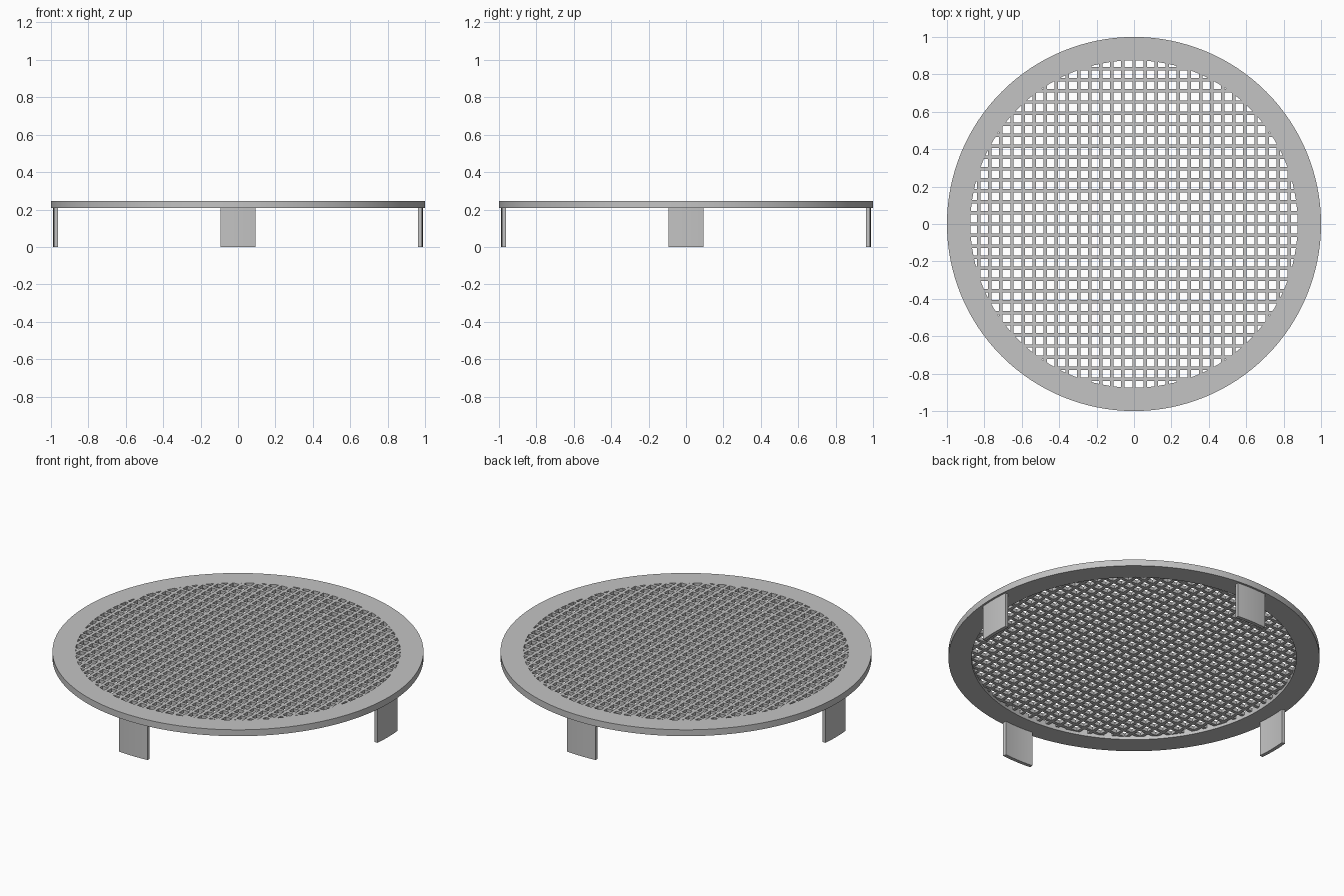
import bpy
import bmesh
from math import cos, sin, pi
from mathutils import Vector

cube = bpy.data.objects.get("Cube")
if cube:
    bpy.data.objects.remove(cube, do_unlink=True)

SEGMENTS = 128
INNER, OUTER = 0.875, 1.0
TOP, RING_BOTTOM = 0.245, 0.207
MESH_DEPTH = 0.02
PITCH, BAR = 0.0593, 0.0185

grey = bpy.data.materials.new("light_grey")
colour = (0.55, 0.55, 0.55, 1)
grey.diffuse_color = colour
grey.use_nodes = True
grey.node_tree.nodes["Principled BSDF"].inputs["Base Color"].default_value = colour


def finish(bm, name, smooth=True):
    mesh = bpy.data.meshes.new(name)
    bm.to_mesh(mesh)
    bm.free()
    mesh.materials.append(grey)
    obj = bpy.data.objects.new(name, mesh)
    bpy.context.collection.objects.link(obj)
    if smooth:
        bpy.ops.object.select_all(action="DESELECT")
        obj.select_set(True)
        bpy.context.view_layer.objects.active = obj
        bpy.ops.object.shade_smooth_by_angle(angle=pi / 6)
    return obj


def sweep(name, r0, r1, z0, z1, start, end, steps, closed=False):
    """Rectangular section swept around the z axis."""
    bm = bmesh.new()
    section = [(r0, z0), (r1, z0), (r1, z1), (r0, z1)]
    loops = []
    for i in range(steps if closed else steps + 1):
        a = start + (end - start) * i / steps
        loops.append([bm.verts.new((r * cos(a), r * sin(a), z)) for r, z in section])
    for i in range(steps):
        a, b = loops[i], loops[(i + 1) % len(loops)]
        for j in range(4):
            k = (j + 1) % 4
            bm.faces.new((a[j], a[k], b[k], b[j]))
    if not closed:
        bm.faces.new(loops[0])
        bm.faces.new(loops[-1])
    bmesh.ops.recalc_face_normals(bm, faces=bm.faces)
    return finish(bm, name)


# Flat outer rim
sweep("rim", INNER, OUTER, RING_BOTTOM, TOP, 0, 2 * pi, SEGMENTS, closed=True)

# Four curved legs
for i, side in enumerate(("left", "back", "right", "front")):
    middle = i * pi / 2
    sweep(side + "_leg", 0.967, 0.988, 0, RING_BOTTOM, middle - 0.096, middle + 0.096, 6)

# Square grille: a disc sliced along every bar edge, with the openings removed
bm = bmesh.new()
disc = [bm.verts.new((INNER * cos(2 * pi * i / SEGMENTS), INNER * sin(2 * pi * i / SEGMENTS), TOP))
        for i in range(SEGMENTS)]
bm.faces.new(disc)
count = int(INNER / PITCH)
for axis in (Vector((1, 0, 0)), Vector((0, 1, 0))):
    for i in range(-count, count + 1):
        for edge in (-BAR / 2, BAR / 2):
            bmesh.ops.bisect_plane(bm, geom=bm.verts[:] + bm.edges[:] + bm.faces[:], dist=1e-5,
                                   plane_co=axis * (i * PITCH + edge), plane_no=axis)


def on_bar(value):
    return abs(value - round(value / PITCH) * PITCH) < BAR / 2 and abs(value) < (count + 0.5) * PITCH


openings = []
for face in bm.faces:
    centre = face.calc_center_bounds()
    if not on_bar(centre.x) and not on_bar(centre.y):
        openings.append(face)
bmesh.ops.delete(bm, geom=openings, context="FACES")
grille = finish(bm, "grille", smooth=False)
thickness = grille.modifiers.new("thickness", "SOLIDIFY")
thickness.thickness = MESH_DEPTH
thickness.offset = -1
